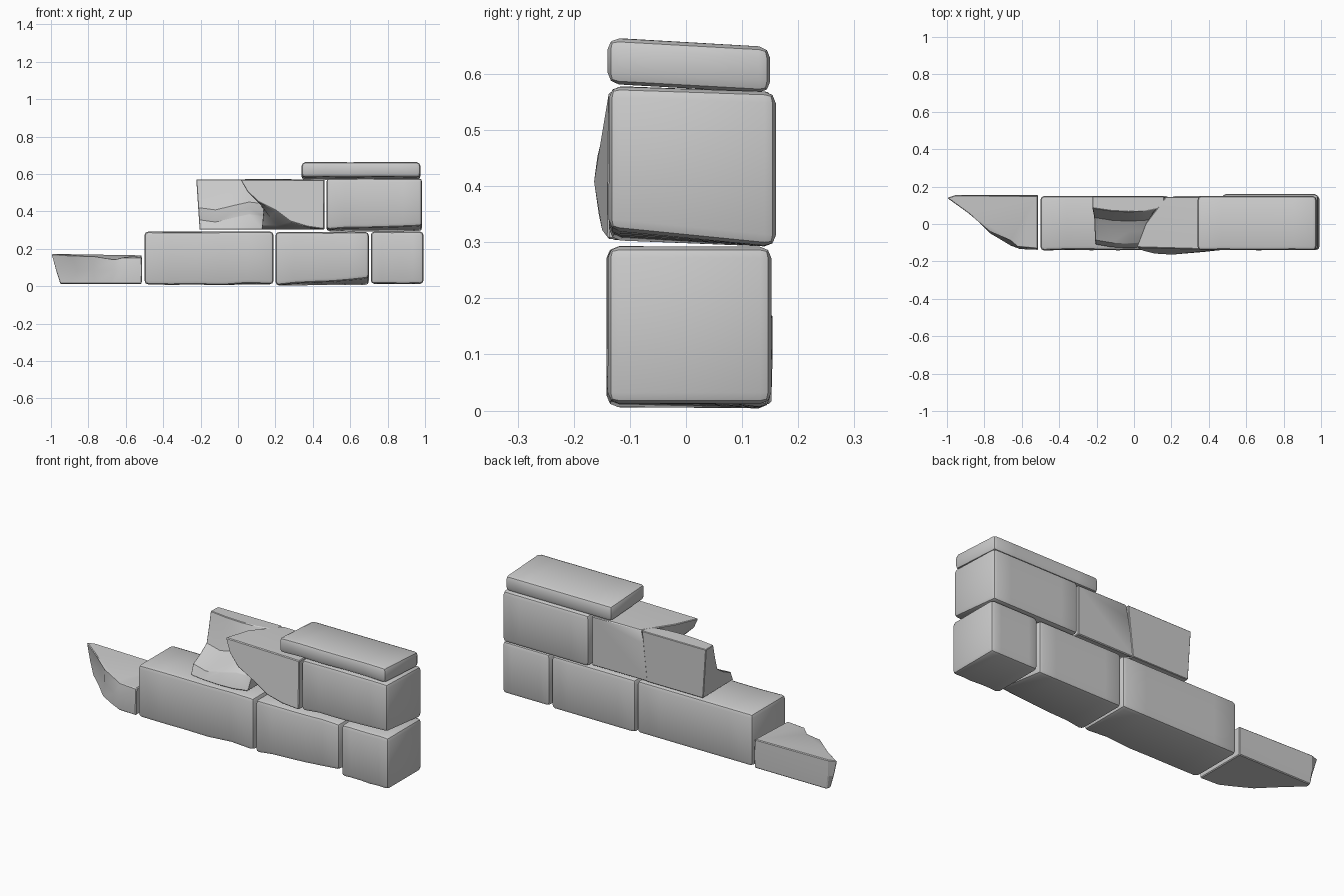
import bpy, bmesh, random
from mathutils import Vector

if "Cube" in bpy.data.objects:
    bpy.data.objects.remove(bpy.data.objects["Cube"])

random.seed(4)


def finish(name, bm, bevel=0.0, segments=2, angle=35):
    bmesh.ops.recalc_face_normals(bm, faces=bm.faces)
    mesh = bpy.data.meshes.new(name)
    bm.to_mesh(mesh)
    bm.free()
    ob = bpy.data.objects.new(name, mesh)
    bpy.context.collection.objects.link(ob)
    bpy.ops.object.select_all(action='DESELECT')
    ob.select_set(True)
    bpy.context.view_layer.objects.active = ob
    if bevel:
        m = ob.modifiers.new("worn_edges", 'BEVEL')
        m.width = bevel
        m.segments = segments
        m.limit_method = 'ANGLE'
        m.angle_limit = 0.7
        bpy.ops.object.modifier_apply(modifier=m.name)
    bpy.ops.object.shade_smooth_by_angle(angle=angle * 3.14159 / 180)
    return ob


def loft(name, rings, bevel=0.0, angle=30):
    """Skin a list of equal-length point rings and cap both ends."""
    bm = bmesh.new()
    loops = [[bm.verts.new(p) for p in ring] for ring in rings]
    n = len(rings[0])
    for a, b in zip(loops, loops[1:]):
        for i in range(n):
            j = (i + 1) % n
            bm.faces.new((a[i], a[j], b[j], b[i]))
    bm.faces.new(loops[0])
    bm.faces.new(loops[-1])
    return finish(name, bm, bevel, 1, angle)


def block(name, x, y, z, bevel=0.02, wear=0.006, tilt=0.0, sag=0.0):
    """Worn stone block; tilt drops the back, sag lifts the lower front edge in the middle."""
    rings = []
    for i in range(6):
        t = i / 5
        px = x[0] + (x[1] - x[0]) * t
        ring = []
        for cy, cz in ((0, 0), (1, 0), (1, 1), (0, 1)):
            front = cy == 0
            w = random.uniform(-wear, wear) if front and 0 < i < 5 else 0
            lift = sag * t if front and cz == 0 else 0
            ring.append((px, y[cy] + abs(w),
                         z[cz] - tilt * cy + lift + (w if cz == 0 else w * 0.3)))
        rings.append(ring)
    return loft_block(name, rings, bevel)


def loft_block(name, rings, bevel):
    bm = bmesh.new()
    loops = [[bm.verts.new(p) for p in r] for r in rings]
    for a, b in zip(loops, loops[1:]):
        for i in range(4):
            j = (i + 1) % 4
            bm.faces.new((a[i], a[j], b[j], b[i]))
    bm.faces.new(loops[0])
    bm.faces.new(loops[-1])
    return finish(name, bm, bevel, 2, 40)


# Bottom course
block("base_block_left", (-0.50, 0.19), (-0.142, 0.15), (0.01, 0.292))
block("base_block_middle", (0.20, 0.70), (-0.142, 0.15), (0.004, 0.29), sag=0.04)
block("base_block_right", (0.71, 0.992), (-0.14, 0.152), (0.012, 0.292), wear=0.003)

# Second course and cap
block("upper_block_right", (0.472, 0.985), (-0.138, 0.16), (0.302, 0.578),
      sag=0.02, tilt=0.01)
block("cap_slab", (0.34, 0.975), (-0.14, 0.15), (0.582, 0.664), tilt=0.016, wear=0.003)

# Broken end stone: stacked plan outlines
bottom = [(-0.515, -0.135), (-0.515, 0.152), (-0.945, 0.152), (-0.95, 0.125),
          (-0.86, 0.04), (-0.77, -0.05), (-0.68, -0.10), (-0.62, -0.13)]
middle = [(-0.512, -0.138), (-0.512, 0.154), (-0.955, 0.154), (-0.975, 0.13),
          (-0.86, 0.065), (-0.77, -0.035), (-0.66, -0.115), (-0.61, -0.134)]
top = [(-0.515, -0.13), (-0.515, 0.15), (-0.955, 0.154), (-1.0, 0.14),
       (-0.89, 0.06), (-0.77, -0.04), (-0.66, -0.085), (-0.62, -0.12)]
top_z = [0.155, 0.165, 0.172, 0.172, 0.165, 0.162, 0.145, 0.155]
loft("broken_end_stone", [
    [(x, y, 0.012) for x, y in bottom],
    [(x, y, 0.085) for x, y in middle],
    [(x, y, z) for (x, y), z in zip(top, top_z)]], 0.004)

# Scooped broken chunk: cross-sections (y, z) swept along x
scoop = [(0.148, 0.302), (0.148, 0.568), (0.07, 0.57), (0.045, 0.49),
         (0.02, 0.42), (-0.035, 0.385), (-0.10, 0.355), (-0.125, 0.304)]
chunk = []
for x, dy, dz, lean in ((-0.205, 0.015, 0.0, -0.018), (-0.12, 0.0, -0.012, 0.0),
                        (-0.03, -0.005, 0.01, 0.0), (0.06, 0.0, 0.03, 0.0),
                        (0.13, 0.02, 0.02, 0.03)):
    chunk.append([(x + lean * (z - 0.3) / 0.27,
                   y if k < 2 else y + dy,
                   z + dz if 2 < k < 7 else z) for k, (y, z) in enumerate(scoop)])
loft("broken_chunk", chunk, 0.003)

# Overhanging broken shard: front outline narrows back to an upright end
front = [(0.012, 0.57), (0.05, 0.505), (0.11, 0.45), (0.20, 0.405),
         (0.28, 0.345), (0.37, 0.318), (0.46, 0.305), (0.462, 0.568)]
inner = [(0.06, 0.574), (0.09, 0.50), (0.125, 0.43), (0.17, 0.37),
         (0.21, 0.325), (0.27, 0.303), (0.462, 0.302), (0.463, 0.57)]
back = [(0.17, 0.568), (0.155, 0.50), (0.14, 0.43), (0.13, 0.37),
        (0.125, 0.325), (0.125, 0.302), (0.46, 0.302), (0.46, 0.566)]
front_y = [-0.125, -0.145, -0.16, -0.162, -0.155, -0.15, -0.14, -0.138]
loft("broken_shard", [
    [(x, y, z) for (x, z), y in zip(front, front_y)],
    [(x, 0.0, z) for x, z in inner],
    [(x, 0.145, z) for x, z in back]], 0.004)
